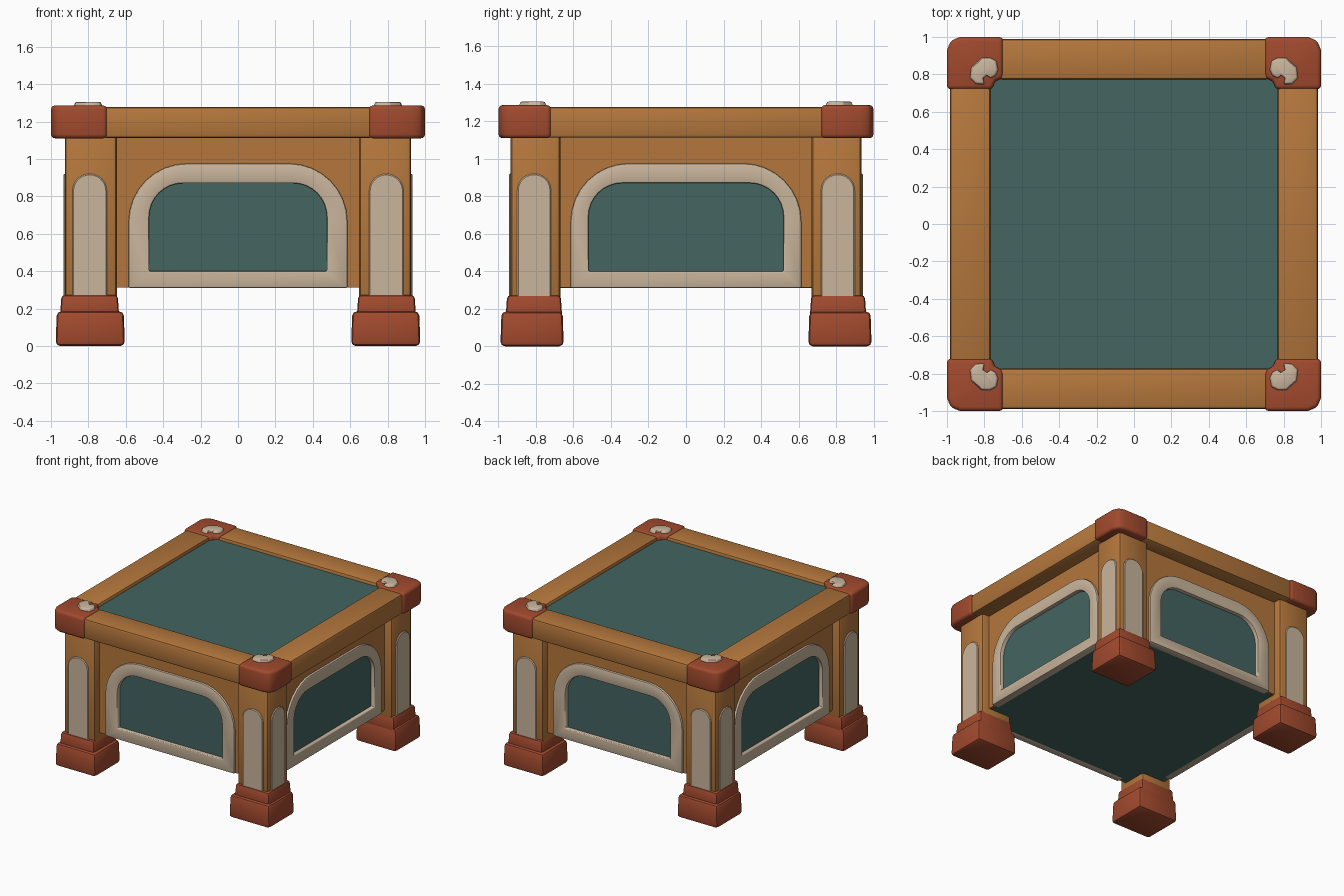
import bpy, bmesh, math

if "Cube" in bpy.data.objects:
    bpy.data.objects.remove(bpy.data.objects["Cube"])


def material(name, rgb):
    m = bpy.data.materials.new(name)
    m.diffuse_color = (*rgb, 1)
    m.use_nodes = True
    m.node_tree.nodes["Principled BSDF"].inputs["Base Color"].default_value = m.diffuse_color
    return m


WOOD = material("orange_wood", (0.46, 0.185, 0.045))
FELT = material("teal_felt", (0.056, 0.128, 0.119))
RED = material("red_wood", (0.36, 0.068, 0.027))
CREAM = material("cream_trim", (0.59, 0.465, 0.335))


def finish(bm, name, mat, bevel=0.0, segments=2, mirror=""):
    """Bevel the hard edges, make the object and mirror it."""
    bmesh.ops.recalc_face_normals(bm, faces=bm.faces)
    if bevel:
        hard = [e for e in bm.edges if e.calc_face_angle(0) > math.radians(30)]
        bmesh.ops.bevel(bm, geom=hard, offset=bevel, segments=segments,
                        profile=0.5, affect='EDGES', clamp_overlap=True)
    mesh = bpy.data.meshes.new(name)
    bm.to_mesh(mesh)
    bm.free()
    mesh.materials.append(mat)
    ob = bpy.data.objects.new(name, mesh)
    bpy.context.collection.objects.link(ob)
    bpy.ops.object.select_all(action='DESELECT')
    ob.select_set(True)
    bpy.context.view_layer.objects.active = ob
    bpy.ops.object.shade_smooth_by_angle(angle=math.radians(35))
    if mirror:
        mod = ob.modifiers.new("mirror", 'MIRROR')
        mod.use_axis = ('X' in mirror, 'Y' in mirror, False)
        mod.use_mirror_merge = False
    return ob


def loft(bottom, top):
    """Solid between two matching outlines."""
    bm = bmesh.new()
    a = [bm.verts.new(p) for p in bottom]
    b = [bm.verts.new(p) for p in top]
    n = len(a)
    bm.faces.new(a)
    bm.faces.new(b)
    for i in range(n):
        j = (i + 1) % n
        bm.faces.new((a[i], a[j], b[j], b[i]))
    return bm


def box(name, mat, x, y, z, bevel=0.0, mirror="", taper=0.0):
    def rect(t, h):
        return [(x[0] + t, y[0] + t, h), (x[1] - t, y[0] + t, h),
                (x[1] - t, y[1] - t, h), (x[0] + t, y[1] - t, h)]
    return finish(loft(rect(0, z[0]), rect(taper, z[1])), name, mat, bevel, 2, mirror)


def arch(half, z0, z1, r, n=9):
    """Upright outline with a flat base and rounded upper corners."""
    pts = [(-half, z0), (half, z0)]
    for cx, start in ((half - r, 0), (r - half, 90)):
        for i in range(n):
            t = math.radians(start + 90 * i / (n - 1) * 0.999)
            pts.append((cx + r * math.cos(t), z1 - r + r * math.sin(t)))
    return pts


def place(pts, side, depth, centre=0.0):
    """Put a flat outline on the front (-y) or the right (+x)."""
    if side == "front":
        return [(u + centre, -depth, v) for u, v in pts]
    return [(depth, u - centre, v) for u, v in pts]


def ring(name, mat, outer, inner, side, back, front, bevel=0.0):
    """Arched frame with an opening, on two opposite sides."""
    bm = bmesh.new()
    loops = [[bm.verts.new(p) for p in place(o, side, d)]
             for o, d in ((outer, back), (outer, front), (inner, front), (inner, back))]
    n = len(outer)
    for k in range(4):
        a, b = loops[k], loops[(k + 1) % 4]
        for i in range(n):
            j = (i + 1) % n
            bm.faces.new((a[i], a[j], b[j], b[i]))
    finish(bm, name, mat, bevel, 2, "Y" if side == "front" else "X")


# Core: its top is the playing surface, its sides are the arched windows
box("felt_core", FELT, (-0.845, 0.845), (-0.855, 0.855), (0.312, 1.25))

# Wooden side walls and cream window frames
for side, depth, wall, out, inn in (("front", 0.855, 0.68, 0.585, 0.475),
                                    ("right", 0.845, 0.70, 0.615, 0.52)):
    ring(side + "_wall", WOOD, arch(wall, 0.313, 1.14, 0.01),
         arch(out - 0.03, 0.34, 0.945, 0.28), side, depth - 0.03, depth + 0.015)
    ring(side + "_window_frame", CREAM, arch(out, 0.31, 0.975, 0.31),
         arch(inn, 0.40, 0.87, 0.18), side, depth - 0.03, depth + 0.032, 0.008)

# Legs with stepped feet
box("legs", WOOD, (0.648, 0.925), (0.67, 0.935), (0.22, 1.15), 0.022, "XY")
box("foot_collars", RED, (0.635, 0.952), (0.66, 0.962), (0.15, 0.272), 0.018, "XY", 0.008)
box("foot_blocks", RED, (0.605, 0.975), (0.652, 0.99), (0.0, 0.185), 0.024, "XY", 0.006)

# Cream arched plates on the outer leg faces
for side, surface, centre, half in (("front", 0.935, 0.793, 0.092),
                                    ("right", 0.925, 0.81, 0.09)):
    outline = arch(half, 0.25, 0.92, half * 0.98)
    finish(loft(place(outline, side, surface - 0.01, centre),
                place(outline, side, surface + 0.009, centre)),
           side + "_leg_plates", CREAM, 0.006, 1, "XY")

# Top rails
box("long_rails", WOOD, (-0.72, 0.72), (0.772, 0.988), (1.112, 1.277), 0.018, "Y")
box("side_rails", WOOD, (0.767, 0.985), (-0.74, 0.74), (1.112, 1.277), 0.018, "X")

# Red corner caps with a small pocket notch
cap = [(0.70, 1.0), (0.70, 0.78), (0.745, 0.765), (0.757, 0.72), (1.0, 0.72),
       (1.0, 0.93), (0.98, 0.98), (0.93, 1.0)]
finish(loft([(x, y, 1.11) for x, y in cap], [(x, y, 1.286) for x, y in cap]),
       "corner_caps", RED, 0.022, 3, "XY")

# Cream crescent chips on the caps
chip = [(0.72, 0.825), (0.73, 0.875), (0.765, 0.893), (0.815, 0.893), (0.875, 0.84),
        (0.882, 0.775), (0.85, 0.742), (0.80, 0.74), (0.808, 0.775),
        (0.785, 0.793), (0.765, 0.775), (0.735, 0.79)]
finish(loft([(x, y, 1.27) for x, y in chip],
            [(0.805 + (x - 0.805) * 0.85, 0.825 + (y - 0.825) * 0.85, 1.304) for x, y in chip]),
       "corner_chips", CREAM, 0.006, 2, "XY")
